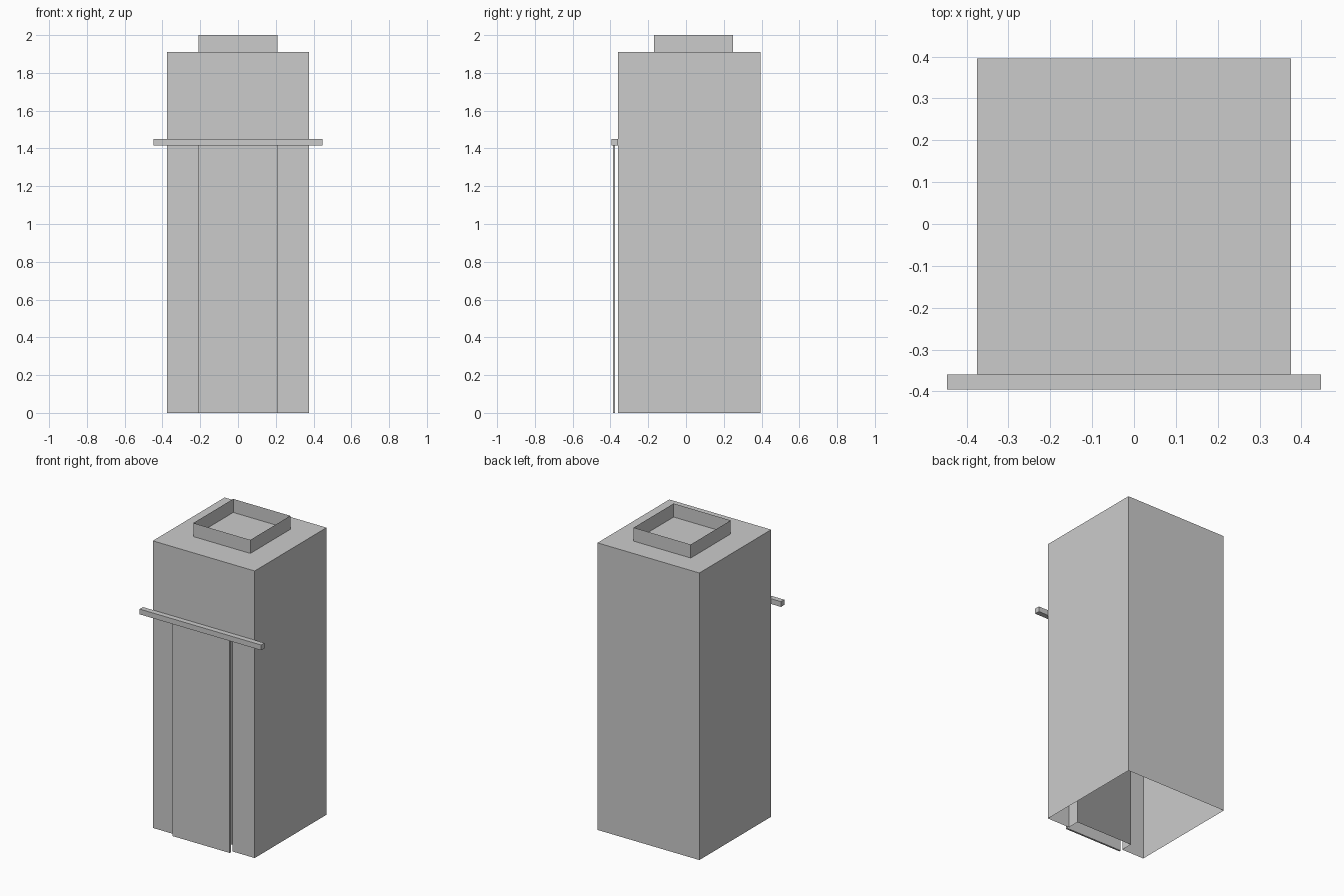
import bpy

if "Cube" in bpy.data.objects:
    bpy.data.objects.remove(bpy.data.objects["Cube"])

X, YF, YB, H = 0.375, -0.36, 0.395, 1.91   # shell extents
D, TOP, YR = 0.21, 1.42, -0.28             # doorway half width, height, recess depth


def mesh(name, verts, faces):
    me = bpy.data.meshes.new(name)
    me.from_pydata(verts, [], faces)
    ob = bpy.data.objects.new(name, me)
    bpy.context.collection.objects.link(ob)
    return ob


def sheet(name, plan, z0, z1, closed=False):
    """Upright thin walls following a plan outline."""
    n = len(plan)
    verts = [(x, y, z) for z in (z0, z1) for x, y in plan]
    faces = [(i, (i + 1) % n, n + (i + 1) % n, n + i) for i in range(n if closed else n - 1)]
    return mesh(name, verts, faces)


def box(name, x0, x1, y0, y1, z0, z1):
    plan = [(x0, y0), (x1, y0), (x1, y1), (x0, y1)]
    verts = [(x, y, z) for z in (z0, z1) for x, y in plan]
    faces = [(i, (i + 1) % 4, 4 + (i + 1) % 4, 4 + i) for i in range(4)]
    return mesh(name, verts, faces + [(3, 2, 1, 0), (4, 5, 6, 7)])


# Thin outer shell, open underneath, with a doorway in the front
sheet("side_and_back_walls", [(X, YF), (X, YB), (-X, YB), (-X, YF)], 0, H)
mesh("front_wall",
     [(-X, YF, 0), (-D, YF, 0), (-D, YF, TOP), (D, YF, TOP),
      (D, YF, 0), (X, YF, 0), (X, YF, H), (-X, YF, H)],
     [(0, 1, 2, 3, 4, 5, 6, 7)])
mesh("roof", [(-X, YF, H), (X, YF, H), (X, YB, H), (-X, YB, H)], [(0, 1, 2, 3)])

# Doorway recess: jambs, lintel and dark inner panel
for s, side in ((-1, "left"), (1, "right")):
    sheet(side + "_jamb", [(s * D, YF), (s * D, YR)], 0, TOP)
mesh("lintel", [(-D, YF, TOP), (D, YF, TOP), (D, YR, TOP), (-D, YR, TOP)], [(3, 2, 1, 0)])
panel = sheet("inner_panel", [(-D, YR), (D, YR)], 0, TOP)
dark = bpy.data.materials.new("dark_grey")
dark.diffuse_color = (0.3, 0.3, 0.3, 1)
dark.use_nodes = True
dark.node_tree.nodes["Principled BSDF"].inputs["Base Color"].default_value = dark.diffuse_color
panel.data.materials.append(dark)

# Sliding door hanging from its rail
box("sliding_door", -D, D, -0.387, -0.375, 0, TOP)
box("door_rail", -0.447, 0.447, -0.395, YF, 1.415, 1.45)

# Open square collar on the roof
sheet("roof_collar", [(-D, -0.17), (D, -0.17), (D, 0.25), (-D, 0.25)], H, 2.0, closed=True)
